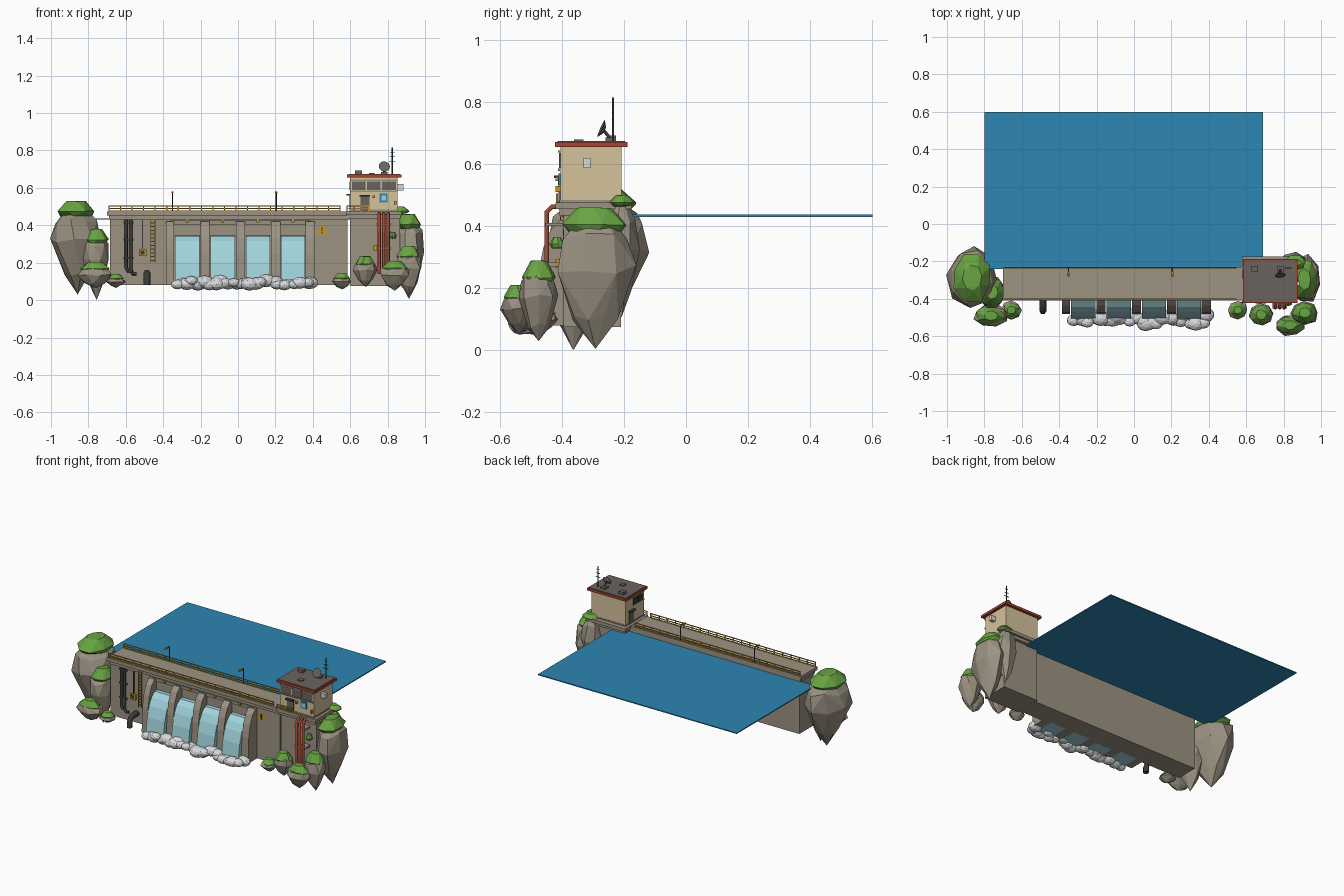
import bpy, bmesh, math, random
from mathutils import Vector, Matrix

random.seed(4)
old = bpy.data.objects.get("Cube")
if old:
    bpy.data.objects.remove(old, do_unlink=True)


def material(name, r, g, b):
    m = bpy.data.materials.new(name)
    m.use_nodes = True
    m.diffuse_color = (r, g, b, 1)
    bsdf = m.node_tree.nodes["Principled BSDF"]
    bsdf.inputs["Base Color"].default_value = (r, g, b, 1)
    bsdf.inputs["Roughness"].default_value = 0.8
    return m


STONE = material("stone", .33, .29, .225)
GRASS = material("grass", .14, .37, .055)
LAKE = material("lake blue", .026, .24, .45)
FALLS = material("pale water", .36, .66, .72)
FOAM = material("foam white", .68, .69, .71)
YELLOW = material("safety yellow", .55, .30, .025)
RED = material("rust red", .38, .06, .03)
CREAM = material("cream plaster", .66, .54, .33)
ROOF = material("roof grey", .145, .127, .117)
DARK = material("dark metal", .045, .043, .042)


def finish(name, bm, mat, smooth=False):
    bmesh.ops.recalc_face_normals(bm, faces=bm.faces)
    me = bpy.data.meshes.new(name)
    bm.to_mesh(me)
    bm.free()
    me.materials.append(mat)
    ob = bpy.data.objects.new(name, me)
    bpy.context.collection.objects.link(ob)
    for p in me.polygons:
        p.use_smooth = smooth
    return ob


def add_box(bm, x0, x1, y0, y1, z0, z1):
    size = Matrix.Diagonal((x1 - x0, y1 - y0, z1 - z0, 1))
    mid = Matrix.Translation(((x0 + x1) / 2, (y0 + y1) / 2, (z0 + z1) / 2))
    bmesh.ops.create_cube(bm, size=1, matrix=mid @ size)


def boxes(name, mat, *dims):
    bm = bmesh.new()
    for d in dims:
        add_box(bm, *d)
    return finish(name, bm, mat)


def prism(name, mat, profile, x0, x1):
    """Extrude a closed (y, z) profile along x."""
    bm = bmesh.new()
    f = bm.faces.new([bm.verts.new((x0, y, z)) for y, z in profile])
    ext = bmesh.ops.extrude_face_region(bm, geom=[f])["geom"]
    verts = [v for v in ext if isinstance(v, bmesh.types.BMVert)]
    bmesh.ops.translate(bm, verts=verts, vec=(x1 - x0, 0, 0))
    return finish(name, bm, mat)


def tube(name, mat, points, r):
    cu = bpy.data.curves.new(name, "CURVE")
    cu.dimensions = "3D"
    cu.bevel_depth = r
    cu.bevel_resolution = 1
    cu.use_fill_caps = True
    s = cu.splines.new("POLY")
    s.points.add(len(points) - 1)
    for p, co in zip(s.points, points):
        p.co = (*co, 1)
    cu.materials.append(mat)
    ob = bpy.data.objects.new(name, cu)
    bpy.context.collection.objects.link(ob)


def hull(name, mat, x0, x1, y0, y1, z0, z1, rings, sides):
    """Faceted lump: jittered rings of (height, radius) wrapped in a convex hull."""
    bm = bmesh.new()
    for h, r in rings:
        turn = random.random()
        for i in range(sides if r > .1 else 1):
            a = 2 * math.pi * (i + turn) / sides
            k = r * random.uniform(.88, 1.06)
            bm.verts.new(((x0 + x1) / 2 + k * math.cos(a) * (x1 - x0) / 2,
                          (y0 + y1) / 2 + k * math.sin(a) * (y1 - y0) / 2,
                          z0 + (z1 - z0) * min(1, max(0, h + random.uniform(-.04, .04)))))
    res = bmesh.ops.convex_hull(bm, input=bm.verts)
    bmesh.ops.delete(bm, geom=list({v for v in res["geom_interior"]}), context="VERTS")
    return finish(name, bm, mat)


ROCK_RINGS = [(0, .06), (.25, .55), (.62, 1), (.86, .85), (1, .4)]
GRASS_RINGS = [(.1, .75), (.4, 1), (1, .5)]

# Reservoir surface
boxes("reservoir_water", LAKE, (-.8, .69, -.24, .6, .43, .437))

# Dam wall, deck and tower plinth
boxes("dam_wall", STONE, (-.685, .586, -.385, -.235, .08, .435))
boxes("deck_ledge", STONE, (-.69, .586, -.397, -.233, .43, .452))
boxes("deck", STONE, (-.7, .6, -.408, -.23, .452, .475))
boxes("tower_plinth", STONE, (.6, .865, -.395, -.21, .075, .45))
boxes("tower_ledge", STONE, (.59, .87, -.408, -.19, .435, .455))
boxes("tower_slab", STONE, (.578, .875, -.42, -.175, .455, .477))

# Spillway piers, water chutes and gate lights
PIER = [(-.37, .08), (-.37, .42), (-.405, .42), (-.435, .39), (-.46, .33), (-.475, .25), (-.482, .08)]
CHUTE = [(-.37, .08), (-.37, .345), (-.41, .343), (-.445, .315), (-.47, .27), (-.492, .2), (-.51, .08)]
for i, (a, b) in enumerate([(-.385, -.342), (-.2, -.152), (-.012, .037), (.176, .226), (.362, .413)]):
    prism(f"spillway_pier_{i}", STONE, PIER, a, b)
for i, (a, b) in enumerate([(-.342, -.2), (-.152, -.012), (.037, .176), (.226, .362)]):
    prism(f"water_chute_{i}", FALLS, CHUTE, a + .005, b - .005)
    m = (a + b) / 2
    boxes(f"gate_light_{i}", YELLOW, (m - .008, m + .008, -.405, -.385, .415, .432))
boxes("spillway_lintel", STONE, (-.36, .39, -.395, -.38, .405, .425))

# Foam at the foot of the chutes
bm = bmesh.new()
for i in range(30):
    r = random.uniform(.027, .043)
    x = -.315 + .7 * (i + random.uniform(-.4, .4)) / 29
    pos = Matrix.Translation((x, random.uniform(-.535, -.485), random.uniform(.08, .105)))
    bmesh.ops.create_icosphere(bm, subdivisions=2, radius=r,
                               matrix=pos @ Matrix.Diagonal((1.2, 1, .85, 1)))
finish("foam", bm, FOAM)

# Rocks with grass caps: x range, y range, rock z range, cap height
ROCKS = [
    (-1, -.73, -.45, -.12, .03, .49, .53), (-.84, -.68, -.46, -.27, 0, .34, .38),
    (-.86, -.67, -.55, -.43, .06, .18, .205), (-.71, -.6, -.51, -.41, .065, .12, .14),
    (.82, 1, -.43, -.16, .005, .42, .46), (.835, .99, -.54, -.41, .02, .26, .29),
    (.75, .92, -.6, -.48, .05, .185, .21), (.61, .75, -.55, -.42, .07, .21, .235),
    (.5, .61, -.51, -.41, .055, .125, .145),
]
for i, (x0, x1, y0, y1, z0, z1, top) in enumerate(ROCKS):
    hull(f"rock_{i}", STONE, x0, x1, y0, y1, z0, z1, ROCK_RINGS, 8)
    mx, my = (x1 - x0) * .09, (y1 - y0) * .07
    depth = (top - z1) + .2 * (z1 - z0) ** .8
    hull(f"grass_{i}", GRASS, x0 + mx, x1 - mx, y0 + my, y1 - my, top - min(depth, .095), top, GRASS_RINGS, 8)
hull("rock_behind_tower", STONE, .78, .93, -.27, -.15, .1, .47, ROCK_RINGS, 7)
hull("grass_behind_tower", GRASS, .8, .92, -.25, -.165, .46, .5, GRASS_RINGS, 7)
hull("grass_by_pipes", GRASS, .8, .85, -.44, -.39, .325, .365, GRASS_RINGS, 7)

# Deck railings on both edges
rails = []
for y in (-.402, -.236):
    for z in (.489, .504):
        rails.append((-.69, .545, y - .0025, y + .0025, z - .0025, z + .0025))
    for i in range(21):
        x = -.69 + i * 1.235 / 20
        rails.append((x - .003, x + .003, y - .003, y + .003, .475, .506))
    rails.append((-.69, .545, y - .003, y + .003, .475, .479))
boxes("deck_railings", YELLOW, *rails)
z0 = .477
boxes("tower_railing", YELLOW, (.58, .7, -.418, -.413, .5, .505), (.58, .7, -.418, -.413, .487, .491),
      *[(x, x + .005, -.418, -.413, z0, .505) for x in (.58, .618, .656, .695)])

# Deck lamps
for x in (-.35, .205):
    tube("lamp_post", DARK, [(x, -.236, .475), (x, -.236, .575), (x, -.275, .578)], .0035)
    boxes("lamp_head", YELLOW, (x - .006, x + .006, -.282, -.255, .572, .58))

# Control tower with roof
boxes("tower_body", CREAM, (.6, .853, -.405, -.207, .475, .657))
boxes("tower_base_band", STONE, (.597, .856, -.408, -.204, .475, .485))
boxes("roof_rim", RED, (.583, .873, -.422, -.188, .655, .671))
boxes("roof_top", ROOF, (.591, .865, -.414, -.196, .665, .674))
boxes("roof_boxes", ROOF, (.625, .662, -.255, -.225, .67, .692), (.7, .73, -.36, -.33, .67, .68))

# Tower windows, door and fittings
boxes("front_window_band", ROOF, *[(x, x + .073, -.409, -.4, .588, .635) for x in (.609, .69, .771)])
boxes("window_sill", STONE, (.6, .853, -.412, -.4, .578, .586), (.6, .853, -.412, -.4, .637, .644))
boxes("side_window_band", DARK, *[(.596, .605, y, y + .045, .588, .635) for y in (-.39, -.335)])
boxes("doors", ROOF, (.655, .702, -.41, -.4, .477, .555), (.595, .605, -.29, -.245, .477, .56))
boxes("door_canopy", DARK, (.65, .707, -.425, -.4, .555, .563), (.58, .605, -.295, -.24, .56, .567))
boxes("window_frame", LAKE, (.757, .8, -.41, -.4, .523, .57))
boxes("window_pane", FALLS, (.767, .79, -.413, -.4, .533, .56))
boxes("air_unit", FOAM, (.85, .885, -.33, -.308, .587, .62))
boxes("wall_lamps", YELLOW, (.72, .732, -.42, -.403, .545, .56), (.835, .847, -.42, -.403, .51, .53))

# Aerial and dish
tube("aerial", DARK, [(.825, -.235, .67), (.825, -.235, .815)], .0035)
boxes("aerial_bars", DARK, *[(.825 - w, .825 + w, -.237, -.233, z, z + .003)
                             for w, z in ((.017, .74), (.014, .765), (.011, .79))])
bm = bmesh.new()
aim = Vector((.1, -.9, .4)).to_track_quat("Z", "Y").to_matrix().to_4x4()
bmesh.ops.create_cone(bm, cap_ends=True, segments=16, radius1=.012, radius2=.03, depth=.012,
                      matrix=Matrix.Translation((.782, -.268, .712)) @ aim)
finish("dish", bm, ROOF)
tube("dish_mount", DARK, [(.782, -.24, .67), (.782, -.25, .69), (.782, -.266, .71)], .006)
boxes("dish_foot", ROOF, (.765, .8, -.26, -.225, .67, .685))

# Red service pipes
for x in (.755, .779, .803):
    tube("red_pipe", RED, [(x, -.39, .462), (x, -.432, .462), (x, -.449, .445), (x, -.449, .14)], .009)
boxes("pipe_bracket", STONE, (.74, .818, -.452, -.39, .27, .283), (.74, .818, -.452, -.39, .4, .41))
boxes("pipe_valve_box", YELLOW, (.725, .75, -.42, -.39, .265, .295))

# Dark wall pipes, outlet elbow and meter box
for x, z in ((-.598, .155), (-.572, .14)):
    tube("wall_pipe", DARK, [(x, -.398, .43), (x, -.398, z + .02), (x + .01, -.398, z), (x + .03, -.398, z)], .009)
boxes("pipe_clips", ROOF, *[(-.612, -.558, -.4, -.384, z, z + .01) for z in (.22, .32, .41)])
tube("outlet_pipe", DARK, [(-.487, -.38, .145), (-.487, -.435, .145), (-.487, -.455, .135),
                           (-.487, -.465, .115), (-.487, -.465, .08)], .019)
boxes("meter_conduit", DARK, (-.512, -.507, -.392, -.384, .27, .43))
boxes("meter_box", YELLOW, (-.53, -.49, -.4, -.384, .235, .272))
boxes("meter_face", DARK, (-.521, -.499, -.403, -.39, .243, .264))

# Ladder
boxes("ladder", YELLOW, *[(x, x + .004, -.402, -.397, .2, .45) for x in (-.468, -.446)],
      *[(-.468, -.442, -.401, -.397, z / 100, z / 100 + .005) for z in range(21, 45, 2)])

# Warning sign
prism_pts = [(.413, .35), (.487, .35), (.45, .408)]
bm = bmesh.new()
face = bm.faces.new([bm.verts.new((x, -.389, z)) for x, z in prism_pts])
bmesh.ops.solidify(bm, geom=[face], thickness=.006)
finish("warning_sign", bm, YELLOW)
boxes("warning_mark", DARK, (.447, .453, -.397, -.384, .368, .39), (.447, .453, -.397, -.384, .357, .363))
